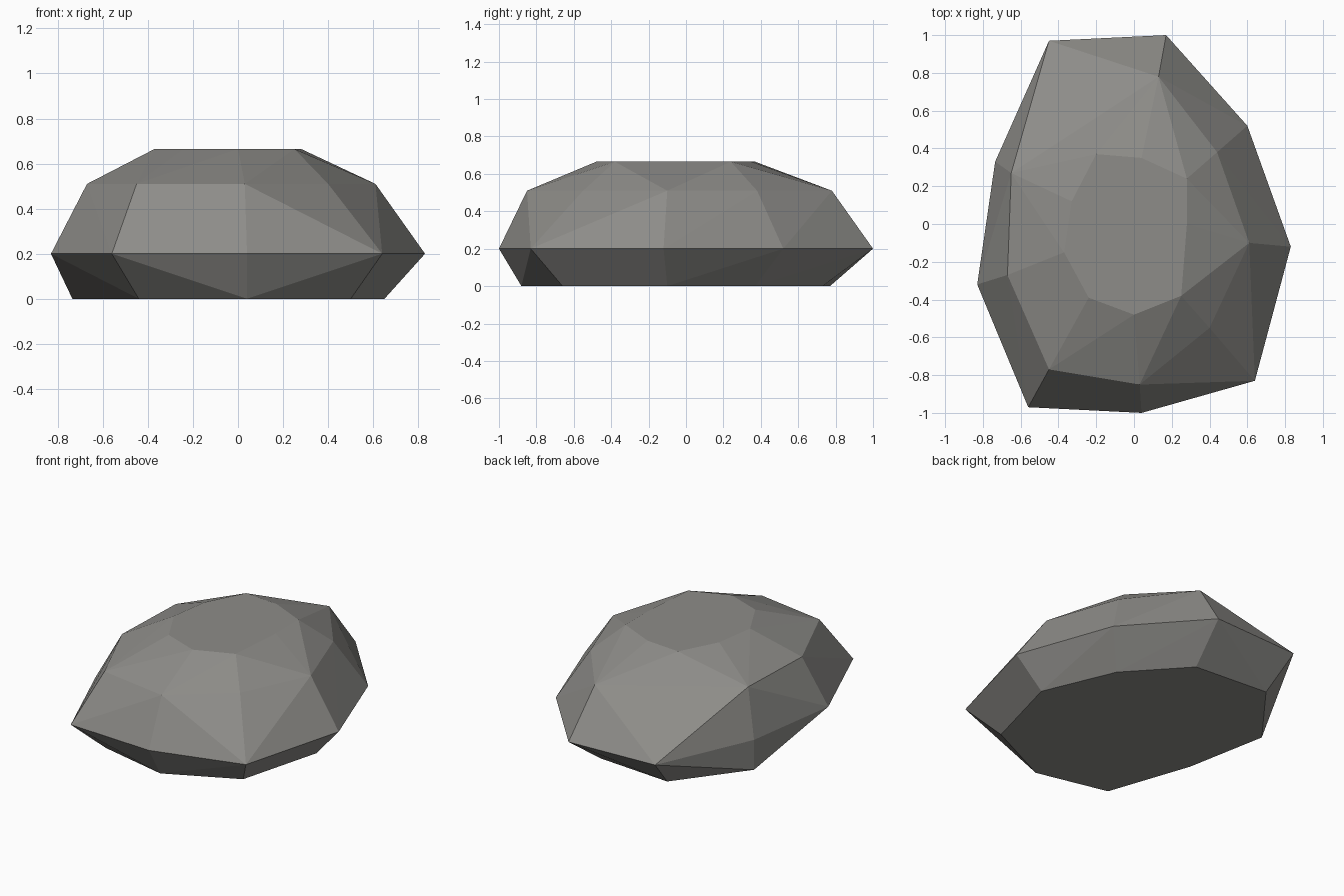
import bpy, bmesh

cube = bpy.data.objects.get("Cube")
if cube:
    bpy.data.objects.remove(cube, do_unlink=True)

# Horizontal outlines of the boulder, from base to crown: height, then corner points
LAYERS = [
    (0.0, [(.04, -.88), (.50, -.66), (.65, -.10), (.45, .37), (.12, .73),
           (-.40, .77), (-.735, .33), (-.63, -.22), (-.44, -.77)]),
    (0.2, [(.04, -1.0), (.64, -.83), (.83, -.12), (.60, .52), (.17, 1.0),
           (-.45, .97), (-.735, .33), (-.83, -.32), (-.56, -.97)]),
    (0.51, [(.03, -.85), (.40, -.55), (.61, -.10), (.44, .38), (.13, .78),
            (-.22, .55), (-.65, .27), (-.67, -.27), (-.45, -.77)]),
    (0.665, [(.0, -.48), (.25, -.38), (.28, .0), (.28, .24), (.04, .35),
             (-.20, .37), (-.33, .12), (-.37, -.15), (-.24, -.39)]),
]

# Grey stone
stone = bpy.data.materials.new("grey_stone")
stone.use_nodes = True
colour = (0.27, 0.265, 0.25, 1.0)
stone.diffuse_color = colour
stone.node_tree.nodes["Principled BSDF"].inputs["Base Color"].default_value = colour


def add_facets(bm, a, b, c, d):
    """Split a wall panel along the diagonal that bulges outward."""
    normal = (b.co - a.co).cross(c.co - a.co)
    if normal.dot(d.co - a.co) <= 0:
        triangles = ((a, b, c), (a, c, d))
    else:
        triangles = ((a, b, d), (b, c, d))
    for tri in triangles:
        bm.faces.new(tri)


# Flat base and crown, with chipped facets between the outlines
bm = bmesh.new()
rings = [[bm.verts.new((x, y, z)) for x, y in points] for z, points in LAYERS]
for low, high in zip(rings, rings[1:]):
    for i in range(len(low)):
        j = (i + 1) % len(low)
        add_facets(bm, low[i], low[j], high[j], high[i])
bm.faces.new(reversed(rings[0]))
bm.faces.new(rings[-1])
bmesh.ops.recalc_face_normals(bm, faces=bm.faces[:])

mesh = bpy.data.meshes.new("boulder")
bm.to_mesh(mesh)
bm.free()
mesh.materials.append(stone)
boulder = bpy.data.objects.new("boulder", mesh)
bpy.context.collection.objects.link(boulder)
